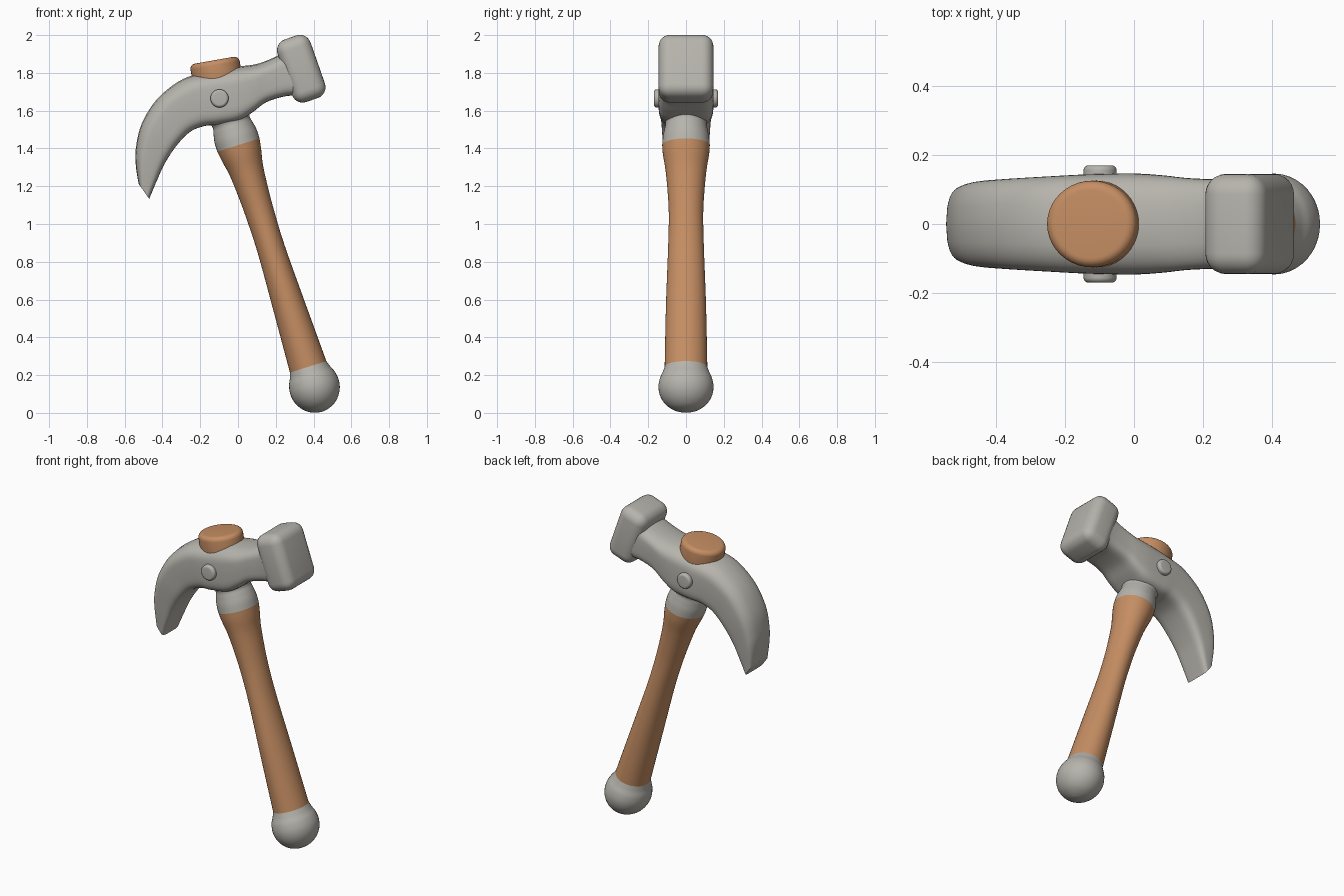
import bpy, bmesh, math
from mathutils import Vector, Matrix

if "Cube" in bpy.data.objects:
    bpy.data.objects.remove(bpy.data.objects["Cube"])


def material(name, color):
    m = bpy.data.materials.new(name)
    m.diffuse_color = (*color, 1)
    m.use_nodes = True
    m.node_tree.nodes["Principled BSDF"].inputs["Base Color"].default_value = m.diffuse_color
    return m


STEEL = material("grey steel", (0.47, 0.455, 0.415))
WOOD = material("brown wood", (0.56, 0.27, 0.125))


def finish(name, bm, mat, angle=40):
    bmesh.ops.recalc_face_normals(bm, faces=bm.faces)
    me = bpy.data.meshes.new(name)
    bm.to_mesh(me)
    bm.free()
    me.materials.append(mat)
    ob = bpy.data.objects.new(name, me)
    bpy.context.collection.objects.link(ob)
    bpy.ops.object.select_all(action='DESELECT')
    ob.select_set(True)
    bpy.context.view_layer.objects.active = ob
    bpy.ops.object.shade_smooth_by_angle(angle=math.radians(angle))
    return ob


def smooth_rows(rows, steps):
    """Catmull-Rom interpolation through rows of numbers."""
    out = []
    for i in range(len(rows) - 1):
        p0, p1 = rows[max(i - 1, 0)], rows[i]
        p2, p3 = rows[i + 1], rows[min(i + 2, len(rows) - 1)]
        for k in range(steps):
            t = k / steps
            out.append([0.5 * (2 * b + (c - a) * t + (2 * a - 5 * b + 4 * c - d) * t * t
                               + (3 * b - a - 3 * c + d) * t ** 3)
                        for a, b, c, d in zip(p0, p1, p2, p3)])
    return out + [list(rows[-1])]


def loft(name, rings, mat):
    bm = bmesh.new()
    loops = [[bm.verts.new(p) for p in ring] for ring in rings]
    n = len(loops[0])
    for a, b in zip(loops, loops[1:]):
        for i in range(n):
            j = (i + 1) % n
            bm.faces.new((a[i], a[j], b[j], b[i]))
    bm.faces.new(loops[0])
    bm.faces.new(loops[-1])
    return finish(name, bm, mat)


# Handle axis, leaning to the left as it rises
BASE = Vector((0.405, 0, 0.137))
AXIS = Vector((-0.30, 0, 0.954)).normalized()
SIDE = Vector((AXIS.z, 0, -AXIS.x))


def turned(name, rows, mat, n=40):
    """Elliptical turning along the handle axis; rows are (distance, x radius, y radius)."""
    rings = []
    for s, rx, ry in smooth_rows(rows, 5):
        c = BASE + AXIS * s
        rings.append([c + SIDE * rx * math.cos(2 * math.pi * i / n)
                      + Vector((0, ry * math.sin(2 * math.pi * i / n), 0)) for i in range(n)])
    return loft(name, rings, mat)


# Round steel pommel
turned("pommel", [(-0.137, 0.003, 0.003), (-0.131, 0.036, 0.04), (-0.115, 0.072, 0.08),
                  (-0.085, 0.104, 0.115), (-0.045, 0.126, 0.138), (0, 0.134, 0.146),
                  (0.045, 0.127, 0.139), (0.08, 0.112, 0.124), (0.112, 0.101, 0.113)], STEEL)

# Wooden grip with a waist
turned("handle", [(0.112, 0.101, 0.113), (0.455, 0.086, 0.106), (0.763, 0.074, 0.095),
                  (0.95, 0.076, 0.091), (1.08, 0.082, 0.097), (1.2, 0.092, 0.108),
                  (1.29, 0.109, 0.122), (1.343, 0.117, 0.126)], WOOD)

# Steel collar flaring into the head
turned("collar", [(1.343, 0.117, 0.126), (1.39, 0.117, 0.122), (1.435, 0.109, 0.113),
                  (1.47, 0.102, 0.108), (1.51, 0.115, 0.122), (1.58, 0.125, 0.125)], STEEL)

# Hammer head and claw: outer x, z, inner x, z, half width
stations = [(-0.526, 1.212, -0.47, 1.133, 0.088), (-0.541, 1.31, -0.425, 1.24, 0.102),
            (-0.541, 1.40, -0.385, 1.325, 0.112), (-0.51, 1.53, -0.325, 1.415, 0.124),
            (-0.425, 1.665, -0.255, 1.487, 0.131), (-0.29, 1.768, -0.18, 1.518, 0.138),
            (-0.15, 1.805, -0.11, 1.525, 0.144), (0.0, 1.833, 0.0, 1.545, 0.146),
            (0.09, 1.845, 0.075, 1.59, 0.141), (0.16, 1.868, 0.15, 1.645, 0.133),
            (0.225, 1.90, 0.25, 1.676, 0.13), (0.29, 1.94, 0.32, 1.68, 0.134)]


def power(v, e):
    return math.copysign(abs(v) ** e, v)


rings = []
for ox, oz, ix, iz, w in smooth_rows(stations, 5):
    mid = Vector((ox + ix, 0, oz + iz)) / 2
    half = Vector((ox - ix, 0, oz - iz)) / 2
    ring = []
    for i in range(48):
        a = 2 * math.pi * i / 48
        u, v = power(math.cos(a), 0.42), power(math.sin(a), 0.42)
        if v > 0:
            v *= 1 - 0.22 * u * u      # crowned outer face
        ring.append(mid + half * v + Vector((0, w * u, 0)))
    rings.append(ring)
loft("head_and_claw", rings, STEEL)


def rounded(name, bm, mat, width, matrix):
    edges = [e for e in bm.edges if e.calc_face_angle(0) > 0.9]
    bmesh.ops.bevel(bm, geom=edges, offset=width, segments=6, profile=0.5, affect='EDGES')
    bmesh.ops.transform(bm, matrix=matrix, verts=bm.verts)
    return finish(name, bm, mat, 50)


# Striking face block, tilted with the handle
bm = bmesh.new()
bmesh.ops.create_cube(bm, size=1, matrix=Matrix.Diagonal((0.185, 0.29, 0.35, 1)))
rounded("striking_face", bm, STEEL, 0.06,
        Matrix.Translation((0.335, 0, 1.822)) @ Matrix.Rotation(math.radians(-19.3), 4, 'Y'))


def disc(name, mat, radius, depth, bevel, matrix):
    bm = bmesh.new()
    bmesh.ops.create_cone(bm, cap_ends=True, segments=40, radius1=radius, radius2=radius, depth=depth)
    return rounded(name, bm, mat, bevel, matrix)


# Wooden handle end showing above the head
disc("handle_end", WOOD, 0.132, 0.14, 0.028,
     Matrix.Translation((-0.114, 0, 1.798)) @ Matrix.Rotation(math.radians(-10), 4, 'Y')
     @ Matrix.Diagonal((1, 0.95, 1, 1)))

# Rivets on both sides
for label, sign in (("front", -1), ("back", 1)):
    disc("rivet_" + label, STEEL, 0.048, 0.07, 0.015,
         Matrix.Translation((-0.098, sign * 0.135, 1.665)) @ Matrix.Rotation(math.pi / 2, 4, 'X'))
